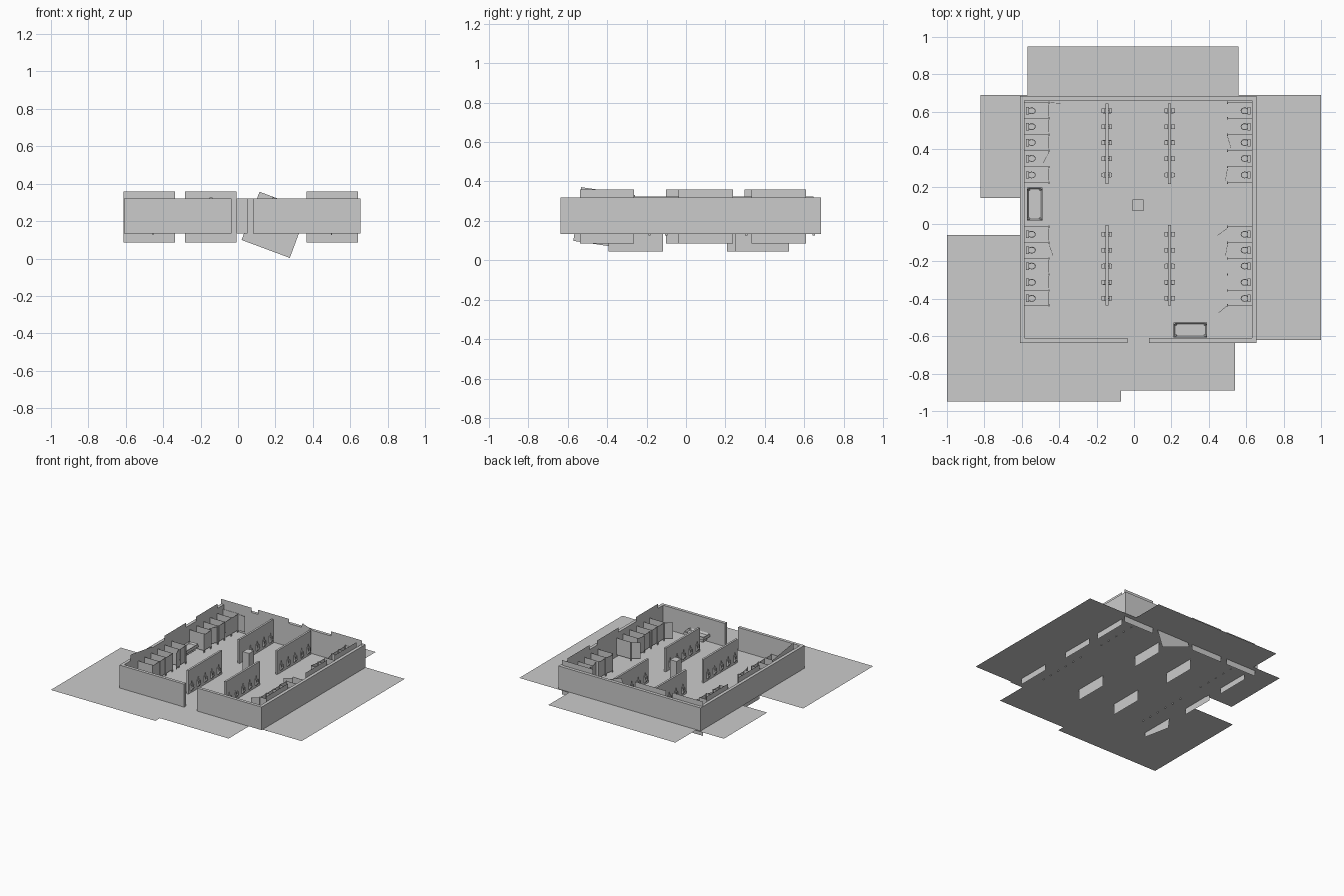
import bpy, bmesh, math
from mathutils import Matrix, Vector

if "Cube" in bpy.data.objects:
    bpy.data.objects.remove(bpy.data.objects["Cube"])

F = 0.135   # floor level
TOP = 0.32  # wall top


def finish(name, bm):
    me = bpy.data.meshes.new(name)
    bm.to_mesh(me)
    bm.free()
    ob = bpy.data.objects.new(name, me)
    bpy.context.collection.objects.link(ob)
    return ob


def add_box(bm, x0, x1, y0, y1, z0, z1):
    m = Matrix.Translation(((x0 + x1) / 2, (y0 + y1) / 2, (z0 + z1) / 2)) @ \
        Matrix.Diagonal((x1 - x0, y1 - y0, z1 - z0, 1))
    return bmesh.ops.create_cube(bm, size=1, matrix=m)["verts"]


def box(name, *dims):
    bm = bmesh.new()
    add_box(bm, *dims)
    return finish(name, bm)


def quad(name, pts):
    bm = bmesh.new()
    bm.faces.new([bm.verts.new(p) for p in pts])
    return finish(name, bm)


def slab(name, x0, x1, y0, y1, z):
    return quad(name, [(x0, y0, z), (x1, y0, z), (x1, y1, z), (x0, y1, z)])


def panel(name, centre, along, tilt=0, size=0.275):
    # Square flat sheet standing upright, turned in its own plane
    a = Vector(along)
    up = Vector((0, 0, 1))
    t = math.radians(tilt)
    u = (a * math.cos(t) + up * math.sin(t)) * size / 2
    v = (up * math.cos(t) - a * math.sin(t)) * size / 2
    c = Vector(centre)
    return quad(name, [c - u - v, c + u - v, c + u + v, c - u + v])


# Ground sheets and room floor
slab("room_floor", -0.61, 0.655, -0.635, 0.685, F)
slab("ground_front_left", -1.0, -0.07, -0.95, -0.06, F + 0.001)
slab("ground_front", -0.39, 0.54, -0.89, -0.05, F - 0.001)
slab("ground_right", 0.07, 1.0, -0.62, 0.69, F - 0.002)
slab("ground_back", -0.57, 0.56, 0.06, 0.95, F - 0.003)
slab("ground_left", -0.82, 0.1, 0.14, 0.69, F - 0.004)

# Outer walls with a doorway in the front
box("left_wall", -0.61, -0.585, -0.635, 0.685, F, TOP)
box("right_wall", 0.63, 0.655, -0.635, 0.685, F, TOP)
box("back_wall", -0.585, 0.63, 0.66, 0.685, F, TOP)
box("front_wall_left", -0.585, -0.035, -0.635, -0.61, F, TOP)
box("front_wall_right", 0.08, 0.63, -0.635, -0.61, F, TOP)
box("column", -0.007, 0.05, 0.07, 0.13, F, TOP)

# Flat sheets on the walls
for i, (x, z, t) in enumerate([(-0.475, 0.222, 0), (-0.145, 0.222, 0),
                               (0.505, 0.222, 0), (0.196, 0.18, -20.4)]):
    panel(f"back_sheet_{i}", (x, 0.656, z), (1, 0, 0), t)
for i, y in enumerate([-0.4, 0.1, 0.47]):
    panel(f"right_sheet_{i}", (0.627, y, 0.222), (0, 1, 0))
for i, (y, z, t) in enumerate([(-0.415, 0.215, -8.4), (0.035, 0.222, 0),
                               (0.435, 0.222, 0)]):
    panel(f"left_sheet_{i}", (-0.582, y, z), (0, 1, 0), t)


def urinal(bm, x, y, s):
    # Backplate, bowl with sloped underside, and flush pipe
    add_box(bm, *sorted((x, x + s * 0.005)), y - 0.013, y + 0.013, F + 0.02, F + 0.075)
    vs = add_box(bm, *sorted((x, x + s * 0.02)), y - 0.012, y + 0.012, F + 0.02, F + 0.042)
    for v in vs:
        if v.co.z < F + 0.03 and abs(v.co.x - x) > 0.01:
            v.co.x = x + s * 0.009
    for e in (-1, 1):
        add_box(bm, *sorted((x, x + s * 0.014)), y + e * 0.0115 - 0.0015,
                y + e * 0.0115 + 0.0015, F + 0.042, F + 0.065)
    add_box(bm, *sorted((x + s * 0.002, x + s * 0.006)), y - 0.002, y + 0.002,
            F + 0.075, F + 0.095)


# Urinal partitions with rows on both faces
ROWS = {"back": ([0.605, 0.52, 0.435, 0.35, 0.262], 0.215, 0.645),
        "front": ([-0.055, -0.14, -0.225, -0.312, -0.398], -0.435, -0.005)}
for px, side in ((-0.145, "left"), (0.19, "right")):
    for row, (ys, y0, y1) in ROWS.items():
        box(f"partition_{side}_{row}", px - 0.008, px + 0.008, y0, y1, F, 0.325)
        cy = -0.255 if row == "front" else (0.345 if side == "left" else 0.385)
        panel(f"partition_sheet_{side}_{row}", (px + 0.0095, cy, 0.182), (0, 1, 0))
        bm = bmesh.new()
        for y in ys:
            for s in (-1, 1):
                urinal(bm, px + s * 0.008, y, s)
        finish(f"urinals_{side}_{row}", bm)


def toilet(bm, x, y, s):
    # Tank, lid, tapered bowl and seat ring; s points away from the wall
    add_box(bm, *sorted((x, x + s * 0.014)), y - 0.018, y + 0.018, F + 0.028, F + 0.06)
    add_box(bm, *sorted((x, x + s * 0.016)), y - 0.02, y + 0.02, F + 0.06, F + 0.064)
    m = Matrix.Translation((x + s * 0.03, y, F + 0.016)) @ Matrix.Diagonal((1.15, 1, 1, 1))
    bmesh.ops.create_cone(bm, cap_ends=True, segments=12, radius1=0.01,
                          radius2=0.017, depth=0.032, matrix=m)
    m = Matrix.Translation((x + s * 0.03, y, F + 0.034)) @ Matrix.Diagonal((1.2, 1, 1, 1))
    r = bmesh.ops.create_cone(bm, cap_ends=True, segments=12, radius1=0.018,
                              radius2=0.018, depth=0.004, matrix=m)
    top = max({f for v in r["verts"] for f in v.link_faces},
              key=lambda f: f.calc_center_median().z)
    bmesh.ops.inset_region(bm, faces=[top], thickness=0.006)
    bmesh.ops.translate(bm, verts=top.verts, vec=(0, 0, -0.012))


def door(bm, x, y, angle):
    # Thin door hinged at its back edge, swung by angle
    vs = add_box(bm, -0.001, 0.001, -0.065, 0, F + 0.018, F + 0.145)
    bmesh.ops.transform(bm, verts=vs, matrix=Matrix.Translation((x, y, 0)) @
                        Matrix.Rotation(math.radians(angle), 4, "Z"))


# Toilet stalls along both side walls
EDGES = {"back": [0.648, 0.565, 0.477, 0.392, 0.305, 0.22],
         "front": [-0.015, -0.1, -0.185, -0.27, -0.355, -0.435]}
SWING = {("left", "back"): [0, 0, 0, -28, 0], ("left", "front"): [0, 20, 0, 0, 0],
         ("right", "back"): [0, 0, 16, 0, -10], ("right", "front"): [-55, -10, 0, 0, 0]}
for side, wall, front, s in (("left", -0.585, -0.455, 1), ("right", 0.63, 0.5, -1)):
    for row, edges in EDGES.items():
        bm = bmesh.new()
        for y in edges:
            add_box(bm, *sorted((wall, front)), y - 0.0012, y + 0.0012, F + 0.015, F + 0.15)
            add_box(bm, front - 0.002, front + 0.002, y - 0.006, y + 0.006, F - 0.01, F + 0.15)
        finish(f"stall_dividers_{side}_{row}", bm)
        bm = bmesh.new()
        for y, a in zip(edges, SWING[side, row]):
            door(bm, front, y - 0.008, a)
        if row == "front" and side == "right":
            door(bm, front, edges[-1], -50)
        if row == "back" and side == "left":
            door(bm, front, 0.65, 85)
        finish(f"stall_doors_{side}_{row}", bm)
        bm = bmesh.new()
        for y in ROWS[row][0]:
            toilet(bm, wall + s * 0.008, y, s)
        finish(f"toilets_{side}_{row}", bm)


def changing_table(name, x0, x1, y0, y1):
    # Tray with a rounded, sunken bed and a wall bracket
    bm = bmesh.new()
    add_box(bm, x0, x1, y0, y1, F + 0.045, F + 0.07)
    top = max(bm.faces, key=lambda f: f.calc_center_median().z)
    bmesh.ops.inset_region(bm, faces=[top], thickness=0.011)
    bmesh.ops.translate(bm, verts=top.verts, vec=(0, 0, -0.014))
    corner = [e for v in top.verts for e in v.link_edges if abs(
        e.verts[0].co.z - e.verts[1].co.z) > 0.01]
    bmesh.ops.bevel(bm, geom=corner, offset=0.008, segments=3, affect="EDGES")
    add_box(bm, x0 + 0.015, x1 - 0.015, y0 + 0.015, y1 - 0.015, F + 0.02, F + 0.045)
    return finish(name, bm)


changing_table("changing_table_left", -0.572, -0.49, 0.018, 0.195)
changing_table("changing_table_front", 0.212, 0.39, -0.607, -0.527)
